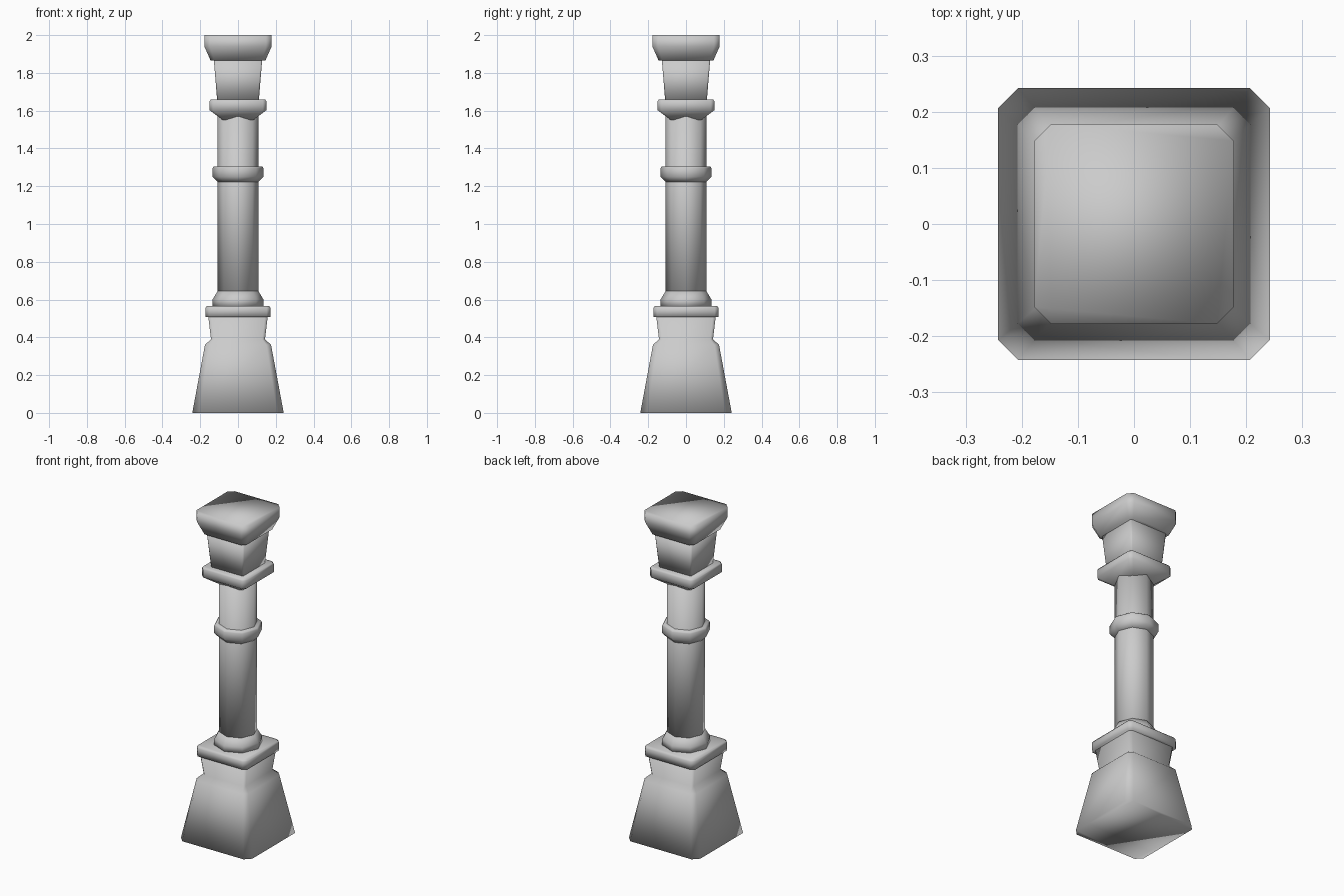
import bpy
import bmesh
import math

cube = bpy.data.objects.get("Cube")
if cube:
    bpy.data.objects.remove(cube, do_unlink=True)

stone = bpy.data.materials.new("grey_stone")
stone.use_nodes = True
GREY = (0.6, 0.6, 0.6, 1)
stone.diffuse_color = GREY
stone.node_tree.nodes["Principled BSDF"].inputs["Base Color"].default_value = GREY


def square(half, cut):
    """Square outline with its corners cut off."""
    a, b = half, half - cut
    return [(a, -b), (a, b), (b, a), (-b, a), (-a, b), (-a, -b), (-b, -a), (b, -a)]


def octagon(radius, cut):
    """Octagon with its corners on the axes."""
    return [(radius * math.cos(i * math.pi / 4), radius * math.sin(i * math.pi / 4))
            for i in range(8)]


def loft(name, outline, sections):
    """Closed smooth solid through (height, half width, corner cut) sections."""
    bm = bmesh.new()
    rings = [[bm.verts.new((x, y, z)) for x, y in outline(half, cut)]
             for z, half, cut in sections]
    for low, high in zip(rings, rings[1:]):
        for i in range(8):
            j = (i + 1) % 8
            bm.faces.new((low[i], low[j], high[j], high[i]))
    bm.faces.new(rings[0][::-1])
    bm.faces.new(rings[-1])
    for face in bm.faces:
        face.smooth = True
    mesh = bpy.data.meshes.new(name)
    bm.to_mesh(mesh)
    bm.free()
    mesh.materials.append(stone)
    obj = bpy.data.objects.new(name, mesh)
    bpy.context.collection.objects.link(obj)


# Flared foot with its neck
loft("base", square, [(0, 0.242, 0.035), (0.36, 0.175, 0.025),
                      (0.39, 0.143, 0.015), (0.515, 0.158, 0.015)])
# Flat slab over the foot
loft("base_slab", square, [(0.508, 0.172, 0.02), (0.555, 0.172, 0.02),
                           (0.565, 0.166, 0.02)])
# Round column and its mouldings
loft("shaft", octagon, [(0.55, 0.108, 0), (1.61, 0.108, 0)])
loft("lower_collar", octagon, [(0.56, 0.135, 0), (0.60, 0.135, 0), (0.645, 0.108, 0)])
loft("upper_collar", octagon, [(1.222, 0.108, 0), (1.25, 0.135, 0),
                               (1.295, 0.135, 0), (1.305, 0.128, 0)])
# Slab under the capital
loft("capital_slab", square, [(1.55, 0.08, 0.012), (1.602, 0.15, 0.018),
                              (1.65, 0.15, 0.018), (1.658, 0.145, 0.018)])
# Flared neck and top block
loft("capital_neck", square, [(1.65, 0.11, 0.008), (1.87, 0.128, 0.008)])
loft("top_block", square, [(1.865, 0.145, 0.02), (1.94, 0.178, 0.03), (2, 0.178, 0.03)])
